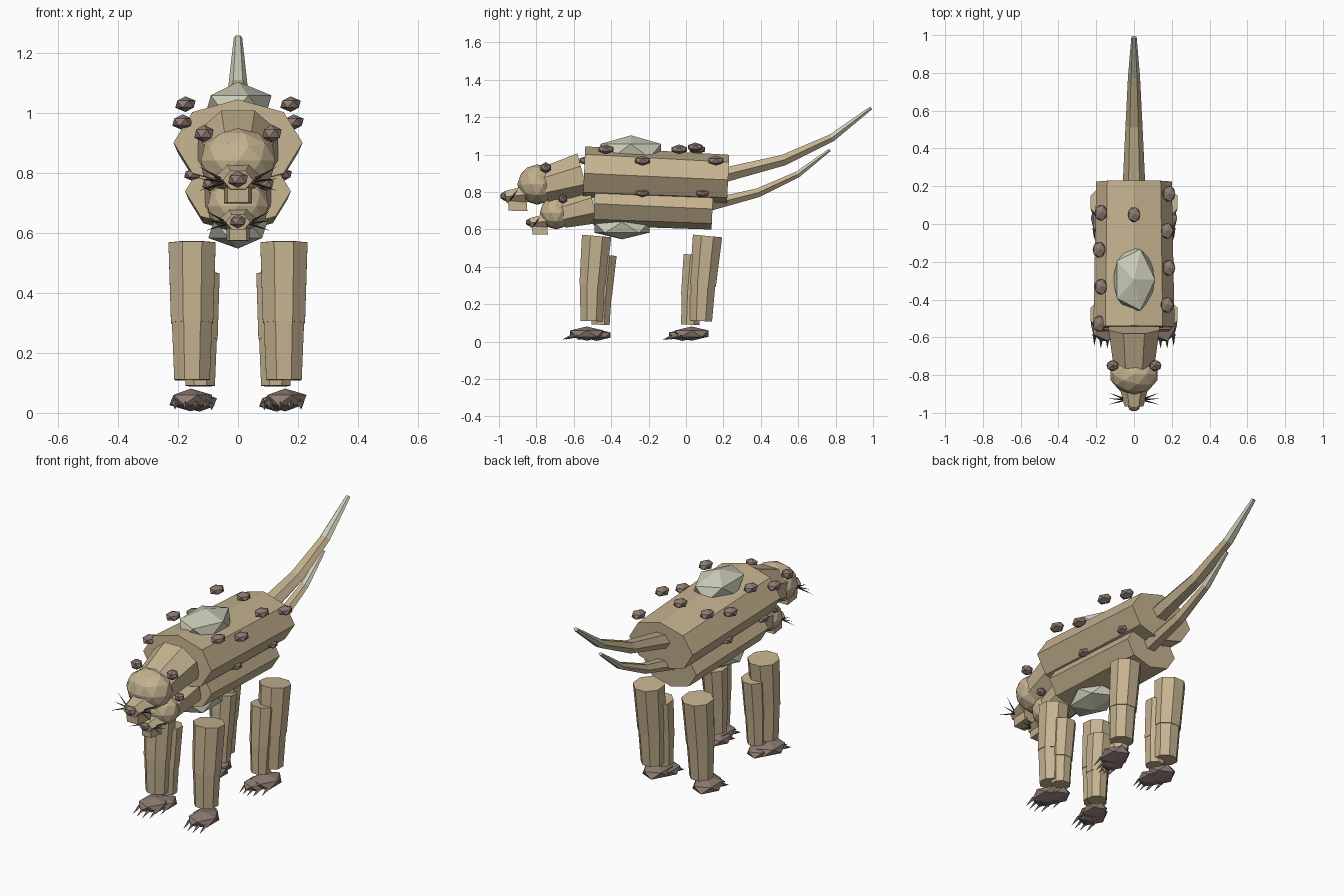
import bpy, bmesh, math
from mathutils import Vector, Matrix

cube = bpy.data.objects.get("Cube")
if cube:
    bpy.data.objects.remove(cube)


def material(name, rgb):
    m = bpy.data.materials.new(name)
    m.use_nodes = True
    m.diffuse_color = (*rgb, 1)
    m.node_tree.nodes["Principled BSDF"].inputs["Base Color"].default_value = (*rgb, 1)
    return m


TAN = material("tan_hide", (0.56, 0.45, 0.28))
PALE = material("pale_crystal", (0.6, 0.61, 0.48))
BROWN = material("brown_pad", (0.27, 0.2, 0.17))
DARK = material("dark_whisker", (0.05, 0.04, 0.035))
CLAW = material("grey_claw", (0.2, 0.17, 0.15))

X = Vector((1, 0, 0))


class Beast:
    """Builds one complete animal at a given scale and shift along y."""

    def __init__(self, prefix, scale, shift):
        self.prefix = prefix
        self.place = Matrix.Translation((0, shift, 0)) @ Matrix.Scale(scale, 4)

    def finish(self, name, bm, mats):
        bmesh.ops.recalc_face_normals(bm, faces=bm.faces)
        bm.transform(self.place)
        mesh = bpy.data.meshes.new(name)
        bm.to_mesh(mesh)
        bm.free()
        for m in mats:
            mesh.materials.append(m)
        ob = bpy.data.objects.new(self.prefix + name, mesh)
        bpy.context.scene.collection.objects.link(ob)

    def blob(self, name, centre, radii, mat, detail=1):
        bm = bmesh.new()
        bmesh.ops.create_icosphere(bm, subdivisions=detail, radius=1)
        bm.transform(Matrix.Translation(centre) @ Matrix.Diagonal((*radii, 1)))
        self.finish(name, bm, [mat])

    def tube(self, name, x, path, mat, sides=8, squash=1, phase=0, tip=None):
        # path holds (y, z, radius); rings stand square to the path
        bm = bmesh.new()
        pts = [Vector((x, y, z)) for y, z, r in path]
        rings = []
        for i, p in enumerate(pts):
            along = pts[min(i + 1, len(pts) - 1)] - pts[max(i - 1, 0)]
            up = X.cross(along.normalized())
            ring = []
            for k in range(sides):
                a = phase + math.tau * k / sides
                ring.append(bm.verts.new(
                    p + path[i][2] * (math.cos(a) * X + math.sin(a) * squash * up)))
            rings.append(ring)
        for i in range(len(rings) - 1):
            for k in range(sides):
                j = (k + 1) % sides
                f = bm.faces.new((rings[i][k], rings[i][j], rings[i + 1][j], rings[i + 1][k]))
                if tip and i == len(rings) - 2:
                    f.material_index = 1
        for ring in (rings[0], rings[-1]):
            bm.faces.new(ring)
        if tip:
            bm.faces.ensure_lookup_table()
            bm.faces[-1].material_index = 1
        self.finish(name, bm, [mat, tip] if tip else [mat])

    def spike(self, name, start, end, radius, mat):
        start, end = Vector(start), Vector(end)
        d = end - start
        bm = bmesh.new()
        bmesh.ops.create_cone(bm, cap_ends=True, segments=4, radius1=radius,
                              radius2=radius * 0.05, depth=d.length)
        turn = d.to_track_quat("Z", "Y").to_matrix().to_4x4()
        bm.transform(Matrix.Translation((start + end) / 2) @ turn)
        self.finish(name, bm, [mat])

    def build(self):
        # Trunk, neck and tail
        self.tube("body", 0, [(-0.545, 0.9, 0.215), (0.225, 0.865, 0.2)], TAN, squash=0.67)
        self.tube("neck", 0, [(-0.55, 0.89, 0.145), (-0.76, 0.835, 0.115)], TAN,
                  squash=0.9, phase=math.pi / 8)
        self.tube("tail", 0, [(0.16, 0.88, 0.062), (0.52, 0.97, 0.045),
                              (0.78, 1.09, 0.032), (0.99, 1.25, 0.014)],
                  TAN, sides=6, squash=0.75, tip=PALE)

        # Crystals on back and belly
        self.blob("back_crystal", (0, -0.295, 1.02), (0.125, 0.19, 0.083), PALE)
        self.blob("belly_crystal", (0, -0.365, 0.745), (0.135, 0.21, 0.078), PALE)

        # Head
        self.blob("head", (0, -0.795, 0.84), (0.13, 0.107, 0.108), TAN, 2)
        self.tube("snout", 0, [(-0.86, 0.785, 0.078), (-0.965, 0.775, 0.05)], TAN,
                  sides=6, squash=0.7)
        self.tube("jaw", 0, [(-0.85, 0.73, 0.065), (-0.95, 0.725, 0.05)], TAN,
                  sides=4, squash=0.7, phase=math.pi / 4)
        self.blob("nose", (0, -0.965, 0.778), (0.036, 0.03, 0.028), BROWN)

        # Warts along both shoulders, alternately high and low
        self.blob("spine_wart", (0, 0.05, 1.04), (0.038, 0.045, 0.025), BROWN)
        for side, first in ((1, 0.16), (-1, 0.06)):
            for i in range(4):
                high = (i % 2 == 1) == (side == 1)
                self.blob("wart", (side * (0.175 if high else 0.185), first - 0.196 * i,
                                   1.028 if high else 0.968), (0.038, 0.048, 0.026), BROWN)

        for s, label in ((1, "left_"), (-1, "right_")):
            self.blob(label + "ear", (s * 0.113, -0.75, 0.93), (0.036, 0.032, 0.03), BROWN)
            for i in range(3):
                self.spike(label + "whisker", (s * 0.04, -0.93, 0.77),
                           (s * 0.13, -0.955 + 0.03 * i, 0.74 + 0.04 * i), 0.006, DARK)
            # Legs: y of hip, knee and ankle, then paw
            for part, hip, knee, ankle, paw in (("front_", -0.478, -0.5, -0.505, -0.53),
                                                ("rear_", 0.115, 0.09, 0.08, 0.03)):
                n = label + part
                x = s * 0.153
                self.tube(n + "thigh", x, [(hip, 0.565, 0.085), (knee, 0.3, 0.076)], TAN,
                          phase=math.pi / 8)
                self.tube(n + "shin", x, [(knee, 0.31, 0.073), (ankle, 0.11, 0.064)], TAN,
                          phase=math.pi / 8)
                self.blob(n + "paw", (s * 0.157, paw, 0.043), (0.08, 0.105, 0.038), BROWN)
                for k in (-1.5, -0.5, 0.5, 1.5):
                    cx = s * 0.157 + k * 0.034
                    back = abs(k) * 0.015
                    self.spike(n + "claw", (cx, paw - 0.075 + back, 0.035),
                               (cx * 1.01, paw - 0.135 + back, 0.012), 0.012, CLAW)


# Large animal with a smaller one nested beneath it
Beast("large_", 1, 0).build()
Beast("small_", 0.82, -0.043).build()
